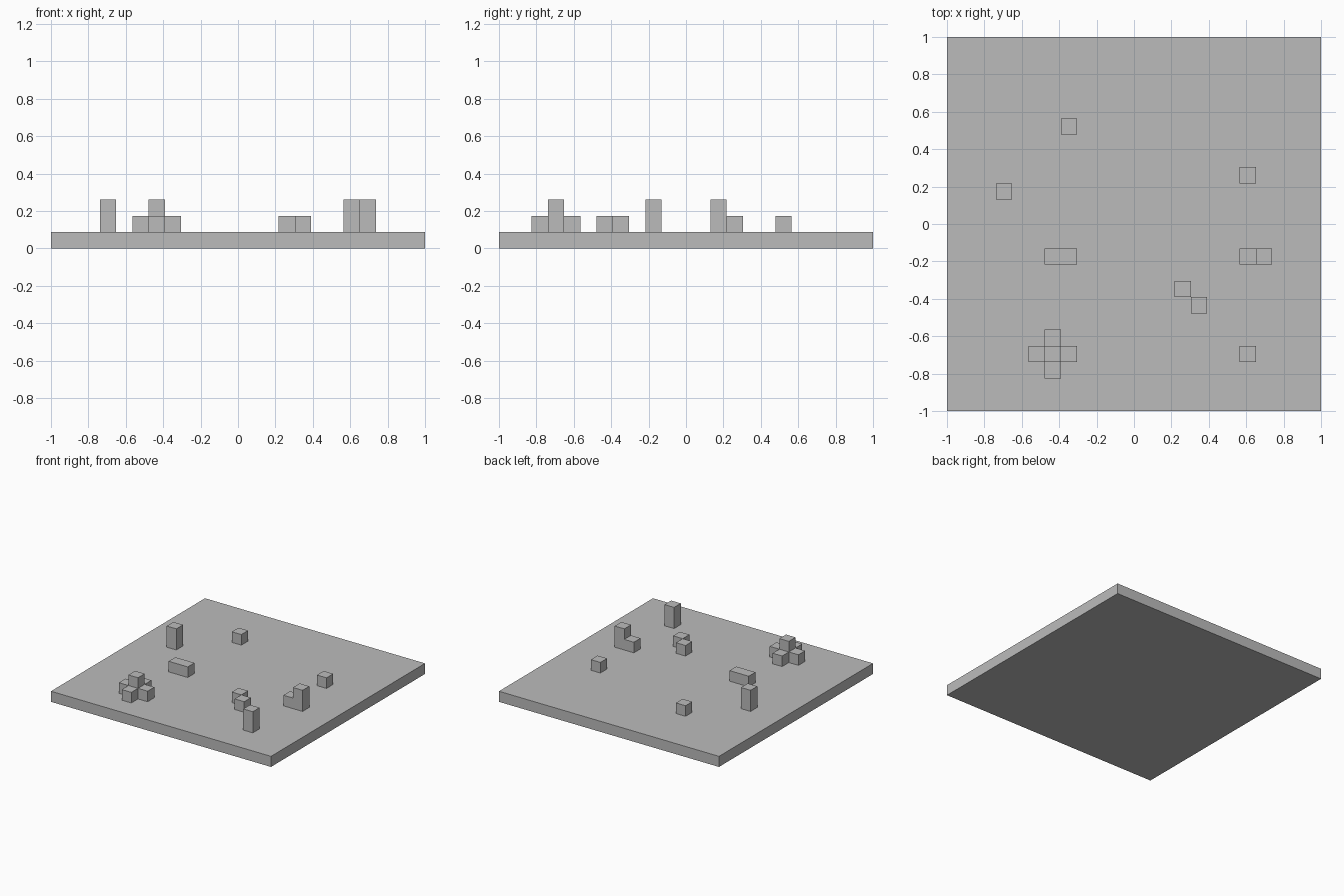
import bpy

default_cube = bpy.data.objects.get("Cube")
if default_cube:
    bpy.data.objects.remove(default_cube, do_unlink=True)

# One plain grey for everything
grey = bpy.data.materials.new("plain_grey")
grey.use_nodes = True
grey.diffuse_color = (0.5, 0.5, 0.5, 1)
grey.node_tree.nodes["Principled BSDF"].inputs["Base Color"].default_value = (0.5, 0.5, 0.5, 1)

CELL = 2 / 23  # the board is 23 cells wide and one cell thick


def box(name, x, y, z, wide=1, deep=1, high=1):
    """Box measured in cells: centre at x, y and underside at z."""
    bpy.ops.mesh.primitive_cube_add(
        size=1, location=(x * CELL, y * CELL, (z + high / 2) * CELL))
    obj = bpy.context.object
    obj.name = name
    obj.scale = (wide * CELL, deep * CELL, high * CELL)
    bpy.ops.object.transform_apply(location=False, rotation=False, scale=True)
    obj.data.materials.append(grey)
    return obj


# Base board
box("ground_slab", 0, 0, 0, 23, 23)

# Two-cell pillars
for x, y in [(-8, 2), (7, -8), (8, -2)]:
    box("tall_pillar", x, y, 1, high=2)

# Single blocks: two loose, a diagonal pair, and the step beside a pillar
for x, y in [(-4, 6), (7, 3), (3, -4), (4, -5), (7, -2)]:
    box("single_block", x, y, 1)

# Low wall
box("low_wall", -4.5, -2, 1, wide=2)

# Cross-shaped cluster with a raised centre
box("cluster_centre", -5, -8, 1, high=2)
for dx, dy in [(1, 0), (-1, 0), (0, 1), (0, -1)]:
    box("cluster_arm", -5 + dx, -8 + dy, 1)
